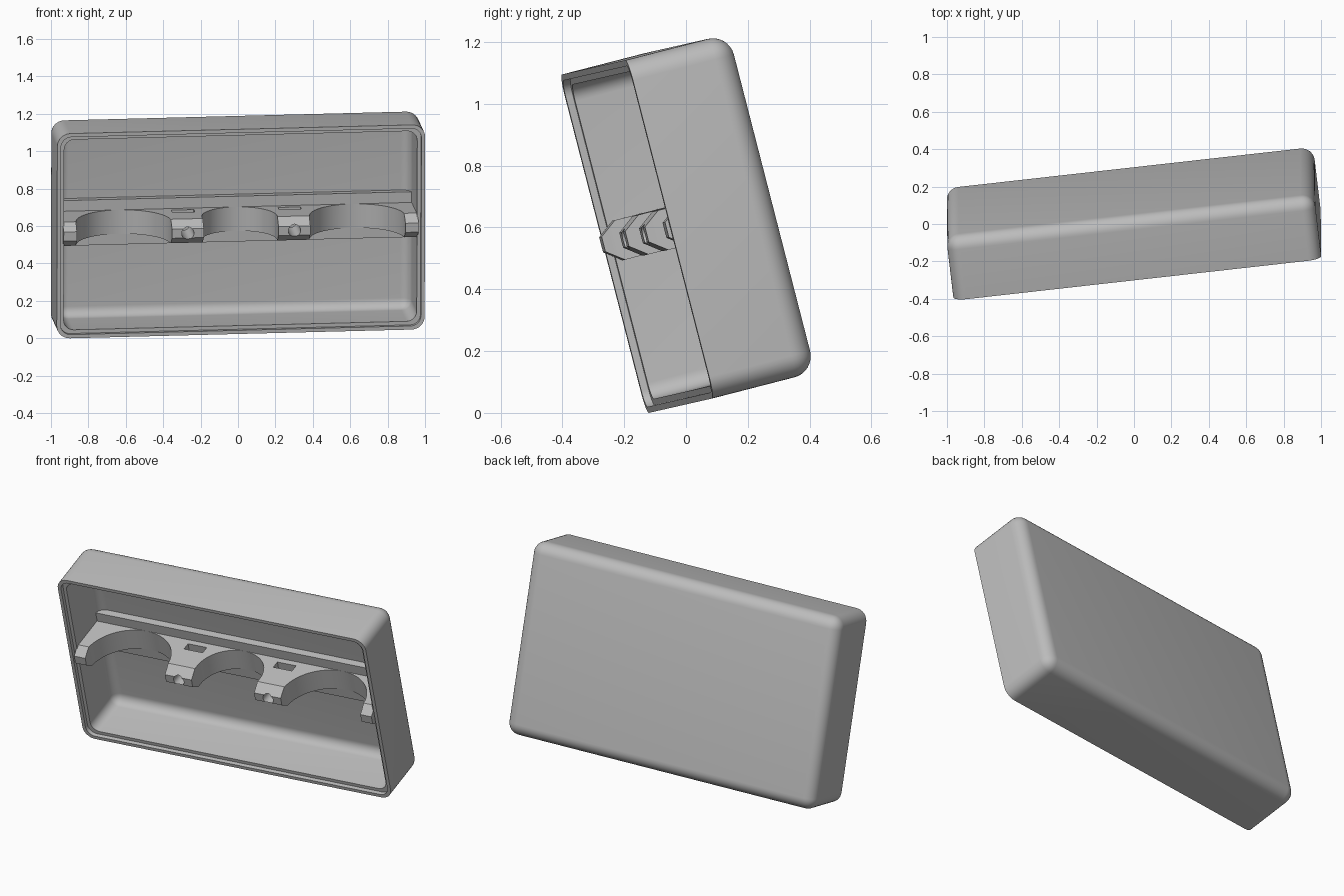
import bpy, bmesh, math
from mathutils import Matrix, Vector

if "Cube" in bpy.data.objects:
    bpy.data.objects.remove(bpy.data.objects["Cube"], do_unlink=True)

LENGTH, DEPTH, HEIGHT = 1.98, 0.347, 1.13
MID = HEIGHT / 2
WALL = 0.04

grey = bpy.data.materials.new("plain_grey")
grey.use_nodes = True
colour = (0.5, 0.5, 0.5, 1)
grey.diffuse_color = colour
grey.node_tree.nodes["Principled BSDF"].inputs["Base Color"].default_value = colour


def finish(bm, name):
    bmesh.ops.recalc_face_normals(bm, faces=bm.faces)
    mesh = bpy.data.meshes.new(name)
    bm.to_mesh(mesh)
    bm.free()
    mesh.materials.append(grey)
    obj = bpy.data.objects.new(name, mesh)
    bpy.context.collection.objects.link(obj)
    return obj


def box(name, low, high, radius=0):
    """Box between two corners; a radius rounds every edge but the front loop."""
    bm = bmesh.new()
    bmesh.ops.create_cube(bm, size=1)
    low, high = Vector(low), Vector(high)
    for v in bm.verts:
        v.co = Vector(low[i] + (v.co[i] + 0.5) * (high[i] - low[i]) for i in range(3))
    if radius:
        edges = [e for e in bm.edges if any(v.co.y > low.y + 1e-4 for v in e.verts)]
        bmesh.ops.bevel(bm, geom=edges, offset=radius, segments=8, profile=0.5,
                        affect='EDGES', clamp_overlap=True)
    return finish(bm, name)


def cylinder(name, centre, radius, length, axis='Z', sides=64):
    bm = bmesh.new()
    bmesh.ops.create_cone(bm, cap_ends=True, segments=sides, radius1=radius,
                          radius2=radius, depth=length)
    if axis == 'Y':
        bmesh.ops.rotate(bm, verts=bm.verts, matrix=Matrix.Rotation(math.pi / 2, 3, 'X'))
    bmesh.ops.translate(bm, verts=bm.verts, vec=centre)
    return finish(bm, name)


def prism(name, profile, half_width):
    """Extrude a (y, z) profile along x."""
    bm = bmesh.new()
    face = bm.faces.new([bm.verts.new((-half_width, y, z)) for y, z in profile])
    moved = bmesh.ops.extrude_face_region(bm, geom=[face])["geom"]
    bmesh.ops.translate(bm, verts=[g for g in moved if isinstance(g, bmesh.types.BMVert)],
                        vec=(2 * half_width, 0, 0))
    return finish(bm, name)


def cut(obj, cutters):
    """Subtract each cutter, bake the result and discard the cutters."""
    for c in cutters:
        c.hide_render = True
        mod = obj.modifiers.new("cut", 'BOOLEAN')
        mod.operation, mod.solver, mod.object = 'DIFFERENCE', 'EXACT', c
    bpy.context.view_layer.update()
    graph = bpy.context.evaluated_depsgraph_get()
    baked = bpy.data.meshes.new_from_object(obj.evaluated_get(graph))
    obj.modifiers.clear()
    obj.data = baked
    for c in cutters:
        bpy.data.objects.remove(c, do_unlink=True)


def inset_box(name, inset, front, back, radius):
    return box(name, (-LENGTH / 2 + inset, front, inset),
               (LENGTH / 2 - inset, back, HEIGHT - inset), radius)


# Rounded open shell with a stepped rim
shell = inset_box("case_shell", 0, 0, DEPTH, 0.07)
cavity = inset_box("cavity", WALL, -0.1, DEPTH - 0.03, 0.055)
lip = box("lip", (-LENGTH / 2 + WALL / 2, -0.1, WALL / 2),
          (LENGTH / 2 - WALL / 2, 0.024, HEIGHT - WALL / 2))
bm = bmesh.new()
bm.from_mesh(lip.data)
bmesh.ops.bevel(bm, geom=[e for e in bm.edges
                          if abs(e.verts[0].co.y - e.verts[1].co.y) > 0.05],
                offset=0.055, segments=8, profile=0.5, affect='EDGES')
bm.to_mesh(lip.data)
bm.free()
cut(shell, [cavity, lip])

# Cradle bar with a chamfered nose
HALF = 0.066
nose = [(0.32, -HALF), (0.045, -HALF), (-0.01, -0.025)]
profile = [(y, MID + z) for y, z in nose] + [(y, MID - z) for y, z in reversed(nose)]
bar = prism("cradle_bar", profile, 0.955)

# Three round-backed scoops, two screw holes and their nut slots
cutters = []
for x, r, y in ((-0.628, 0.256, 0.018), (0, 0.201, 0.073), (0.628, 0.256, 0.018)):
    cutters.append(cylinder("scoop", (x, y, MID), r, 0.4))
    cutters.append(box("scoop_mouth", (x - r, -0.2, MID - 0.2), (x + r, y, MID + 0.2)))
for side in (-1, 1):
    x = side * 0.287
    cutters.append(cylinder("screw_hole", (x, 0.08, MID), 0.033, 0.32, 'Y', 32))
    cutters.append(box("nut_slot", (x - 0.06, 0.19, MID - 0.055), (x + 0.06, 0.24, MID + 0.2)))
cut(bar, cutters)

# Backing rib behind the bar
rib = box("backing_rib", (-0.955, 0.274, MID - 0.125), (0.955, 0.325, MID + 0.125))

# Tilt the whole case and rest it on the ground
ax = Vector((1.96, 0.22, 0.05)).normalized()
up = Vector((0.003, -0.249, 0.9685))
up = (up - ax * up.dot(ax)).normalized()
tilt = Matrix((ax, up.cross(ax), up)).transposed()
points = [tilt @ v.co for v in shell.data.vertices]
low = [min(p[i] for p in points) for i in range(3)]
high = [max(p[i] for p in points) for i in range(3)]
shift = Vector((-(low[0] + high[0]) / 2, -(low[1] + high[1]) / 2, -low[2]))

parts = [shell, bar, rib]
for obj in parts:
    obj.data.transform(Matrix.Translation(shift) @ tilt.to_4x4())

bpy.ops.object.select_all(action='DESELECT')
for obj in parts:
    obj.select_set(True)
bpy.context.view_layer.objects.active = shell
bpy.ops.object.shade_smooth_by_angle(angle=math.radians(30))
